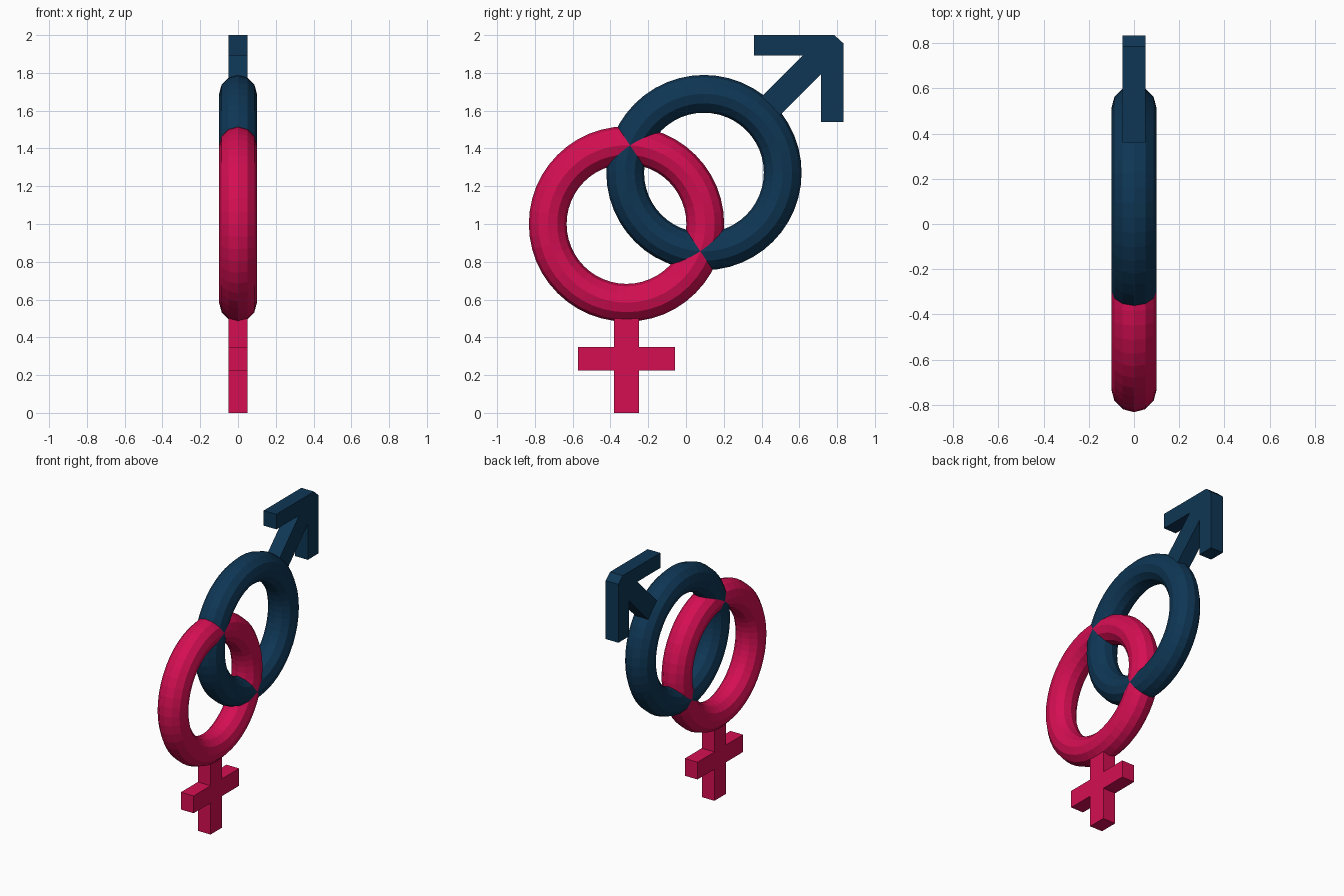
import bpy, bmesh, math

if "Cube" in bpy.data.objects:
    bpy.data.objects.remove(bpy.data.objects["Cube"])

RING_R, TUBE_R, HALF_T = 0.417, 0.1, 0.05


def material(name, rgb):
    m = bpy.data.materials.new(name)
    m.diffuse_color = (*rgb, 1)
    m.use_nodes = True
    m.node_tree.nodes["Principled BSDF"].inputs["Base Color"].default_value = m.diffuse_color
    return m


pink = material("crimson pink", (0.66, 0.0045, 0.085))
blue = material("navy blue", (0.0045, 0.037, 0.09))


def ring(name, y, z, mat):
    # faceted torus whose axis runs along x
    bpy.ops.mesh.primitive_torus_add(
        major_radius=RING_R, minor_radius=TUBE_R, major_segments=48,
        minor_segments=12, location=(0, y, z), rotation=(0, math.pi / 2, 0))
    ob = bpy.context.object
    ob.name = name
    ob.data.materials.append(mat)


def plate(name, outline, mat):
    # (y, z) outline extruded through the thickness in x
    bm = bmesh.new()
    face = bm.faces.new([bm.verts.new((-HALF_T, y, z)) for y, z in outline])
    ext = bmesh.ops.extrude_face_region(bm, geom=[face])
    verts = [v for v in ext["geom"] if isinstance(v, bmesh.types.BMVert)]
    bmesh.ops.translate(bm, verts=verts, vec=(2 * HALF_T, 0, 0))
    bmesh.ops.recalc_face_normals(bm, faces=bm.faces)
    me = bpy.data.meshes.new(name)
    bm.to_mesh(me)
    bm.free()
    me.materials.append(mat)
    bpy.context.collection.objects.link(bpy.data.objects.new(name, me))


# interlocked rings
PY, PZ = -0.315, 1.0
BY, BZ = 0.095, 1.272
ring("lower_ring", PY, PZ, pink)
ring("upper_ring", BY, BZ, blue)

# cross below the lower ring: right half, mirrored to the left
w, arm, lo, hi, top = 0.066, 0.257, 0.225, 0.348, 0.56
half = [(w, 0), (w, lo), (arm, lo), (arm, hi), (w, hi), (w, top)]
plate("cross", [(PY + y, z) for y, z in half]
      + [(PY - y, z) for y, z in reversed(half)], pink)

# diagonal arrow on the upper ring, with a clipped tip
h = 0.049
sy, sz = BY + RING_R * math.sqrt(0.5), BZ + RING_R * math.sqrt(0.5)
in_y, in_z, d = 0.715, 1.893, BZ - BY
plate("arrow", [
    (sy + h, sz - h), (in_y, in_y + d - 2 * h), (in_y, 1.54), (0.833, 1.54),
    (0.833, 1.957), (0.785, 2.0), (0.36, 2.0), (0.36, in_z),
    (in_z - d - 2 * h, in_z), (sy - h, sz + h)], blue)
